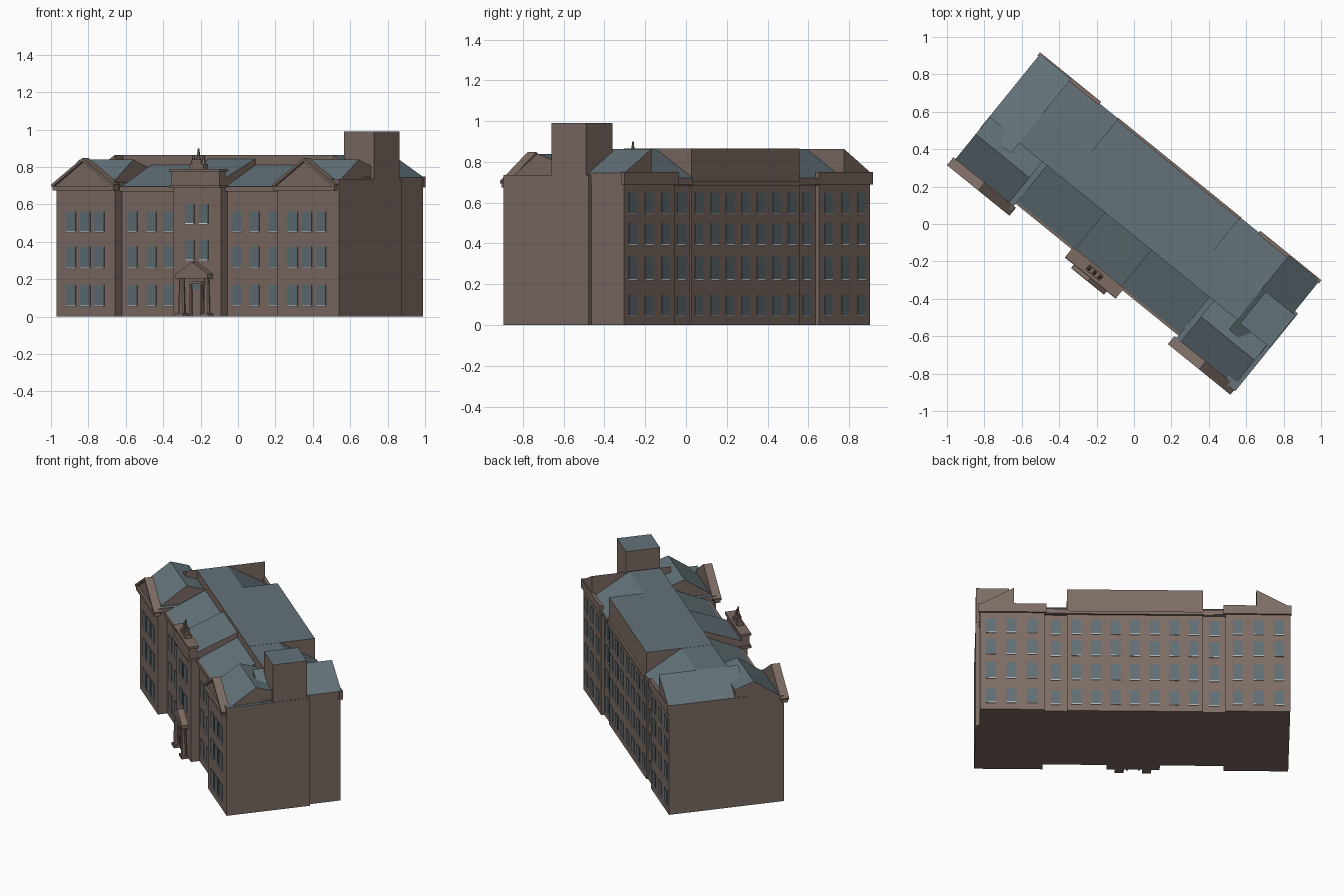
import bpy, bmesh, math
from mathutils import Matrix, Vector

if "Cube" in bpy.data.objects:
    bpy.data.objects.remove(bpy.data.objects["Cube"])

# The building is laid out along its own length (u) and depth (v), then turned
TURN = Matrix.Rotation(math.radians(-39), 4, 'Z')


def material(name, rgb):
    m = bpy.data.materials.new(name)
    m.diffuse_color = (*rgb, 1)
    m.use_nodes = True
    m.node_tree.nodes["Principled BSDF"].inputs["Base Color"].default_value = m.diffuse_color
    return m


BRICK = material("brown_brick", (0.205, 0.150, 0.127))
SLATE = material("grey_slate", (0.125, 0.170, 0.190))
GLASS = material("grey_glass", (0.115, 0.155, 0.172))
WHITE = material("white_sill", (0.75, 0.75, 0.74))


def finish(name, bm, mat, roofed=False):
    """Make an object; roofed parts get slate on every upward face."""
    bmesh.ops.recalc_face_normals(bm, faces=bm.faces)
    if roofed:
        for f in bm.faces:
            f.material_index = 1 if f.normal.z > 0.2 else 0
    bm.transform(TURN)
    me = bpy.data.meshes.new(name)
    bm.to_mesh(me)
    bm.free()
    me.materials.append(mat)
    if roofed:
        me.materials.append(SLATE)
    ob = bpy.data.objects.new(name, me)
    bpy.context.collection.objects.link(ob)
    return ob


def add_box(bm, u0, u1, v0, v1, z0, z1):
    size = Matrix.Diagonal((u1 - u0, v1 - v0, z1 - z0, 1))
    mid = Matrix.Translation(((u0 + u1) / 2, (v0 + v1) / 2, (z0 + z1) / 2))
    bmesh.ops.create_cube(bm, size=1, matrix=mid @ size)


def boxes(name, dims, mat=BRICK, roofed=False):
    bm = bmesh.new()
    for d in dims:
        add_box(bm, *d)
    return finish(name, bm, mat, roofed)


def extrude(name, section, axis, a, b, mat=BRICK, roofed=False):
    """Extrude a (u or v, z) section along the other horizontal axis."""
    bm = bmesh.new()
    if axis == 'u':
        rings = [[bm.verts.new((t, p, z)) for p, z in section] for t in (a, b)]
    else:
        rings = [[bm.verts.new((p, t, z)) for p, z in section] for t in (a, b)]
    n = len(section)
    bm.faces.new(rings[0])
    bm.faces.new(rings[1][::-1])
    for i in range(n):
        j = (i + 1) % n
        bm.faces.new((rings[0][i], rings[1][i], rings[1][j], rings[0][j]))
    return finish(name, bm, mat, roofed)


def span(s, a, b):
    """Mirror the interval a..b to side s."""
    return (a, b) if s > 0 else (-b, -a)


# Main walls, central attic and centre bay
boxes("main_body", [(-0.95, 0.95, -0.295, 0.365, 0, 0.69)], roofed=True)
boxes("central_attic", [(-0.42, 0.42, -0.05, 0.375, 0, 0.865)], roofed=True)
boxes("centre_bay", [(-0.165, 0.165, -0.35, -0.25, 0, 0.70)])
boxes("bay_parapet", [(-0.165, 0.165, -0.36, -0.31, 0.70, 0.78),
                      (-0.175, 0.175, -0.372, -0.30, 0.69, 0.705),
                      (-0.175, 0.175, -0.37, -0.30, 0.775, 0.79)])
extrude("centre_roof", [(-0.31, 0.68), (-0.31, 0.74), (0.0, 0.863), (0.0, 0.68)],
        'u', -0.16, 0.16, roofed=True)

# Crest on the parapet
boxes("crest_base", [(-0.05, 0.05, -0.355, -0.315, 0.79, 0.815),
                     (-0.03, 0.03, -0.35, -0.32, 0.815, 0.84)])
bm = bmesh.new()
for u, h in ((-0.035, 0.05), (0, 0.085), (0.035, 0.05)):
    bmesh.ops.create_cone(bm, cap_ends=True, segments=6, radius1=0.014, radius2=0.004,
                          depth=h, matrix=Matrix.Translation((u, -0.335, 0.815 + h / 2)))
finish("crest_spikes", bm, BRICK)

for s, side in ((-1, "left"), (1, "right")):
    # End pavilion with cornices front and back
    p0, p1 = span(s, 0.56, 0.96)
    boxes(side + "_pavilion", [(p0, p1, -0.355, 0.385, 0, 0.72)], roofed=True)
    c0, c1 = span(s, 0.548, 0.968)
    boxes(side + "_pavilion_cornice", [(c0, c1, -0.38, -0.34, 0.675, 0.70),
                                       (c0, c1, 0.375, 0.397, 0.69, 0.75)])
    # Front slope of the pavilion
    extrude(side + "_pavilion_roof",
            [(-0.375, 0.69), (-0.16, 0.84), (-0.04, 0.80), (-0.04, 0.69)],
            'u', *span(s, 0.59, 0.96), roofed=True)
    # Pediment with raking cornices
    mid = s * 0.76
    extrude(side + "_pediment", [(mid - 0.2, 0.70), (mid, 0.835), (mid + 0.2, 0.70)],
            'v', -0.365, -0.33)
    for k in (-1, 1):
        extrude(side + "_raking_cornice",
                [(mid + k * 0.21, 0.692), (mid, 0.832), (mid, 0.848), (mid + k * 0.215, 0.706)],
                'v', -0.385, -0.33)
    # Recessed range: cornices, front slope, attic and rear slope
    r0, r1 = span(s, 0.16, 0.57)
    boxes(side + "_range_cornice", [(r0, r1, -0.314, -0.28, 0.67, 0.695)])
    extrude(side + "_range_roof",
            [(-0.312, 0.69), (-0.05, 0.81), (0.0, 0.81), (0.0, 0.69)],
            'u', *span(s, 0.155, 0.56), roofed=True)
    boxes(side + "_upper_roof", [(*span(s, 0.42, 0.75), -0.05, 0.15, 0.69, 0.864)], roofed=True)
    extrude(side + "_rear_roof", [(0.15, 0.69), (0.15, 0.864), (0.385, 0.72), (0.385, 0.69)],
            'u', *span(s, 0.42, 0.75), roofed=True)
    boxes(side + "_rear_cornice", [(*span(s, 0.42, 0.56), 0.36, 0.38, 0.685, 0.705)])
    # End roof falling to the gable wall
    extrude(side + "_end_roof",
            [(s * 0.75, 0.70), (s * 0.75, 0.864), (s * 0.962, 0.745), (s * 0.962, 0.70)],
            'v', -0.12, 0.39, roofed=True)

boxes("rear_attic_cornice", [(-0.425, 0.425, 0.36, 0.388, 0.685, 0.705)])

# Thickened right end wall and stair tower
boxes("right_end_wall", [(0.90, 0.983, -0.355, 0.18, 0, 0.735)], roofed=True)
boxes("stair_tower", [(0.775, 0.98, -0.056, 0.163, 0.6, 0.99)], roofed=True)

# Windows: glass plates with pale sills
glass, sills = bmesh.new(), bmesh.new()


def window(u, wall, out, z0, z1, w):
    """out is -1 for the front and +1 for the back."""
    v0, v1 = sorted((wall - out * 0.003, wall + out * 0.004))
    add_box(glass, u - w / 2, u + w / 2, v0, v1, z0, z1)
    v0, v1 = sorted((wall - out * 0.003, wall + out * 0.007))
    add_box(sills, u - w / 2, u + w / 2, v0, v1, z0 - 0.006, z0)


for z0, z1 in ((0.06, 0.17), (0.265, 0.375), (0.455, 0.562)):
    for s in (-1, 1):
        for u in (0.665, 0.762, 0.86):
            window(s * u, -0.355, -1, z0, z1, 0.068)
        for u in (0.235, 0.355, 0.485):
            window(s * u, -0.295, -1, z0, z1, 0.066)
for z0, z1 in ((0.305, 0.406), (0.50, 0.60)):
    for u in (-0.048, 0.048):
        window(u, -0.35, -1, z0, z1, 0.062)
for z0, z1 in ((0.05, 0.147), (0.225, 0.333), (0.397, 0.50), (0.55, 0.647)):
    for i in range(-3, 4):
        window(i * 0.121, 0.375, 1, z0, z1, 0.06)
    for s in (-1, 1):
        window(s * 0.49, 0.365, 1, z0, z1, 0.06)
        for u in (0.635, 0.765, 0.892):
            window(s * u, 0.385, 1, z0, z1, 0.06)
finish("window_glass", glass, GLASS)
finish("window_sills", sills, WHITE)

# Entrance porch: splayed columns, lintel, pediment and door
bm = bmesh.new()
for s in (-1, 1):
    bmesh.ops.create_cone(bm, cap_ends=True, segments=8, radius1=0.02, radius2=0.014, depth=0.20,
                          matrix=Matrix.Translation((s * 0.085, -0.372, 0.11)))
    add_box(bm, s * 0.085 - 0.028, s * 0.085 + 0.028, -0.395, -0.35, 0, 0.018)
finish("porch_columns", bm, BRICK)
boxes("porch_lintel", [(-0.11, 0.11, -0.395, -0.34, 0.205, 0.228)])
extrude("porch_pediment", [(-0.11, 0.228), (0, 0.292), (0.11, 0.228)], 'v', -0.392, -0.34)
boxes("door_frame", [(-0.042, -0.03, -0.362, -0.345, 0, 0.185),
                     (0.03, 0.042, -0.362, -0.345, 0, 0.185),
                     (-0.042, 0.042, -0.362, -0.345, 0.175, 0.187)])
boxes("door_fanlight", [(-0.03, 0.03, -0.354, -0.345, 0.145, 0.175)], GLASS)
